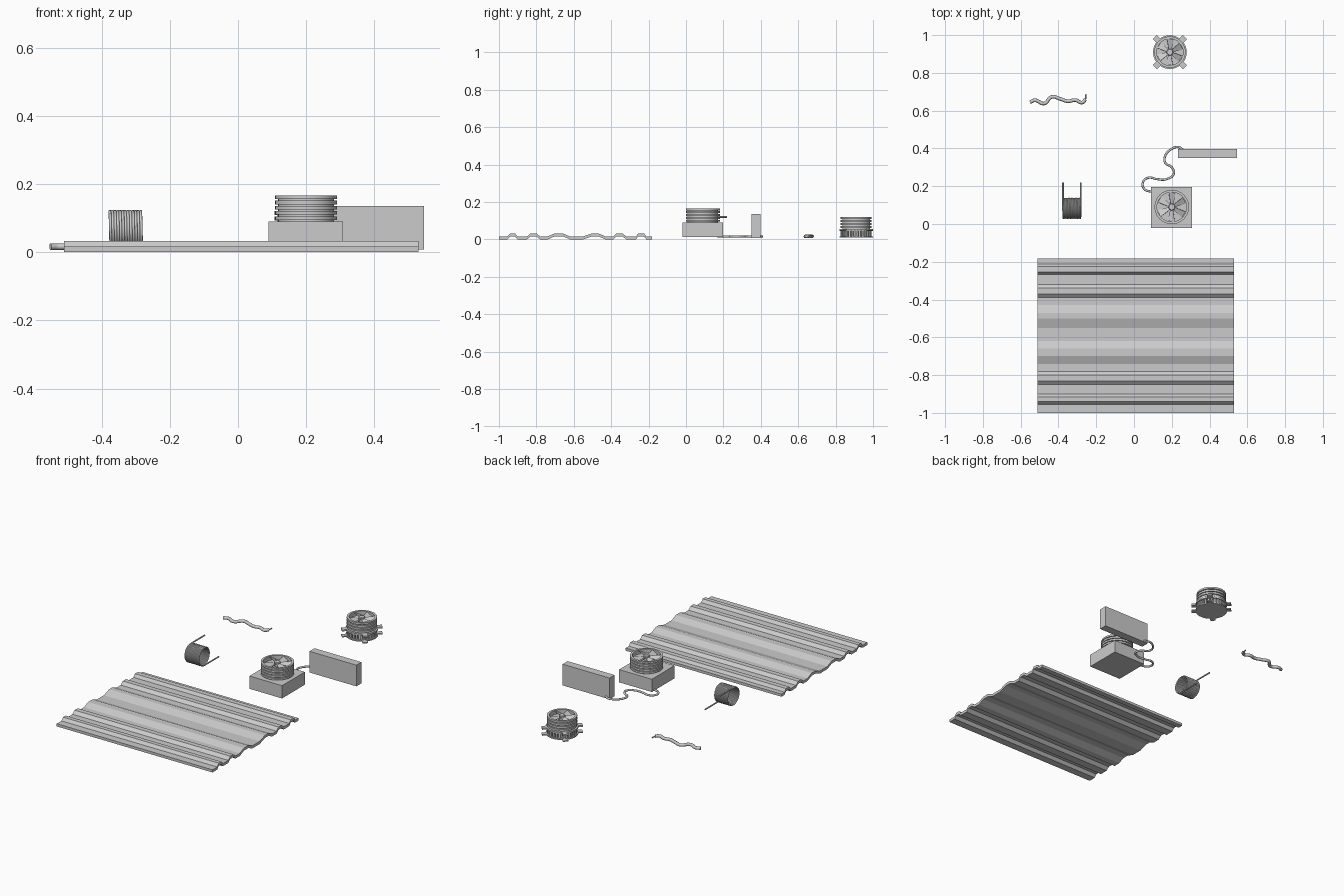
import bpy, bmesh, math
from mathutils import Vector, Matrix

if "Cube" in bpy.data.objects:
    bpy.data.objects.remove(bpy.data.objects["Cube"])


def finish(name, bm, smooth=True):
    bmesh.ops.recalc_face_normals(bm, faces=bm.faces[:])
    me = bpy.data.meshes.new(name)
    bm.to_mesh(me)
    bm.free()
    ob = bpy.data.objects.new(name, me)
    bpy.context.collection.objects.link(ob)
    if smooth:
        bpy.ops.object.select_all(action='DESELECT')
        ob.select_set(True)
        bpy.context.view_layer.objects.active = ob
        bpy.ops.object.shade_smooth_by_angle(angle=math.radians(35))
    return ob


def add_box(bm, lo, hi, mat=Matrix()):
    lo, hi = Vector(lo), Vector(hi)
    m = mat @ Matrix.Translation((lo + hi) / 2) @ Matrix.Diagonal((*(hi - lo), 1))
    bmesh.ops.create_cube(bm, size=1, matrix=m)


def add_lathe(bm, profile, center, steps=48):
    verts = [bm.verts.new((r, 0, z)) for r, z in profile]
    edges = [bm.edges.new(p) for p in zip(verts, verts[1:])]
    res = bmesh.ops.spin(bm, geom=verts + edges, axis=(0, 0, 1), cent=(0, 0, 0),
                         angle=2 * math.pi, steps=steps)
    new = list({v for v in bm.verts if v.is_valid})
    bmesh.ops.remove_doubles(bm, verts=new, dist=1e-5)
    bmesh.ops.translate(bm, verts=bm.verts[:], vec=center)


def tube(name, pts, radius, kind='BEZIER'):
    cu = bpy.data.curves.new(name, 'CURVE')
    cu.dimensions = '3D'
    cu.bevel_depth = radius
    cu.bevel_resolution = 2
    cu.resolution_u = 8
    cu.use_fill_caps = True
    sp = cu.splines.new(kind)
    if kind == 'BEZIER':
        sp.bezier_points.add(len(pts) - 1)
        for p, co in zip(sp.bezier_points, pts):
            p.co = co
            p.handle_left_type = p.handle_right_type = 'AUTO'
    else:
        sp.points.add(len(pts) - 1)
        for p, co in zip(sp.points, pts):
            p.co = (*co, 1)
    ob = bpy.data.objects.new(name, cu)
    bpy.context.collection.objects.link(ob)
    return ob


# corrugated sheet: profile in y/z extruded along x
bumps = [(-0.955, -0.94, -0.915, -0.90), (-0.85, -0.83, -0.80, -0.78),
         (-0.74, -0.70, -0.66, -0.62), (-0.55, -0.50, -0.47, -0.43),
         (-0.39, -0.37, -0.34, -0.32), (-0.268, -0.255, -0.225, -0.212)]
line = [(-1.0, 0.0)]
for a, b, c, d in bumps:
    line += [(a, 0), (b, 0.017), (c, 0.017), (d, 0)]
line.append((-0.182, 0.0))
outline = [(y, z + 0.016) for y, z in line] + line[::-1]
bm = bmesh.new()
f = bm.faces.new([bm.verts.new((-0.51, y, z)) for y, z in outline])
ext = bmesh.ops.extrude_face_region(bm, geom=[f])
bmesh.ops.translate(bm, vec=(1.04, 0, 0),
                    verts=[g for g in ext['geom'] if isinstance(g, bmesh.types.BMVert)])
finish('corrugated_sheet', bm, False)


# ribbed fan housing with recessed top and blades
def fan(prefix, cx, cy, z0, z1, r, ribs):
    step = (z1 - z0) / ribs
    prof = [(0, z0)]
    for i in range(ribs):
        z = z0 + i * step
        prof += [(r - 0.009, z), (r - 0.009, z + step * 0.3),
                 (r, z + step * 0.3), (r, z + step)]
    prof += [(r - 0.013, z1), (r - 0.013, z1 - 0.025), (0, z1 - 0.025)]
    bm = bmesh.new()
    add_lathe(bm, prof, (cx, cy, 0))
    finish(prefix + '_housing', bm)
    bm = bmesh.new()
    add_lathe(bm, [(0, z1 - 0.025), (0.018, z1 - 0.025), (0.018, z1 - 0.003),
                   (0.015, z1), (0, z1)], (cx, cy, 0), 24)
    finish(prefix + '_hub', bm)
    bm = bmesh.new()
    for k in range(6):
        m = (Matrix.Translation((cx, cy, z1 - 0.011)) @ Matrix.Rotation(k * math.pi / 3 + 0.5, 4, 'Z')
             @ Matrix.Rotation(math.radians(25), 4, 'X'))
        pts = [(0.014, -0.008), (r - 0.016, -0.022), (r - 0.014, 0.019), (0.014, 0.008)]
        top = [bm.verts.new(m @ Vector((x, y, 0.001))) for x, y in pts]
        bot = [bm.verts.new(m @ Vector((x, y, -0.001))) for x, y in pts]
        bm.faces.new(top)
        bm.faces.new(bot[::-1])
        for i in range(4):
            j = (i + 1) % 4
            bm.faces.new((top[i], bot[i], bot[j], top[j]))
    finish(prefix + '_blades', bm, False)


# boxed fan
bm = bmesh.new()
add_box(bm, (0.09, -0.02, 0.013), (0.308, 0.197, 0.09))
finish('fan_box', bm, False)
fan('boxed_fan', 0.2, 0.09, 0.09, 0.166, 0.091, 5)

# upright panel and its cable
bm = bmesh.new()
add_box(bm, (0.232, 0.35, 0.008), (0.545, 0.398, 0.136))
finish('panel', bm, False)
path = [(0.095, 0.17), (0.055, 0.185), (0.047, 0.22), (0.075, 0.245), (0.12, 0.238),
        (0.17, 0.237), (0.21, 0.265), (0.2, 0.3), (0.165, 0.325), (0.165, 0.36),
        (0.195, 0.395), (0.235, 0.407), (0.26, 0.393)]
tube('panel_cable', [(x, y, 0.016) for x, y in path], 0.006)

# second fan on a slotted base with corner tabs
cx, cy = 0.19, 0.91
fan('footed_fan', cx, cy, 0.055, 0.121, 0.083, 4)
for name, za, zb in (('base_plate', 0.01, 0.017), ('upper_plate', 0.046, 0.056)):
    bm = bmesh.new()
    add_lathe(bm, [(0, za), (0.089, za), (0.089, zb), (0, zb)], (cx, cy, 0))
    for k in range(4):
        m = Matrix.Translation((cx, cy, 0)) @ Matrix.Rotation(math.pi / 4 + k * math.pi / 2, 4, 'Z')
        add_box(bm, (0.08, -0.015, za + 0.0005), (0.113, 0.015, zb - 0.0005), m)
    finish('footed_fan_' + name, bm)
bm = bmesh.new()
add_lathe(bm, [(0.07, 0.017), (0.07, 0.046)], (cx, cy, 0))
for k in range(28):
    m = Matrix.Translation((cx, cy, 0)) @ Matrix.Rotation(k * math.tau / 28, 4, 'Z')
    add_box(bm, (0.066, -0.005, 0.016), (0.083, 0.005, 0.047), m)
finish('footed_fan_base_bars', bm)

# wire coil with two straight leads
turns, n = 12, 24
x0, x1, r = -0.376, -0.282, 0.052
total = turns * n + n // 2
pts = [(x0, 0.22, 0.068 + r)]
for i in range(total + 1):
    a = math.pi / 2 + i * math.tau / n
    pts.append((x0 + (x1 - x0) * i / total, 0.083 + r * math.cos(a), 0.068 + r * math.sin(a)))
pts.append((x1, 0.22, 0.068 - r))
tube('wire_coil', pts, 0.0042, 'POLY')

# loose hose with thin tip
hose = [(-0.55, 0.645), (-0.525, 0.655), (-0.475, 0.638), (-0.435, 0.673), (-0.39, 0.662),
        (-0.35, 0.65), (-0.31, 0.656), (-0.275, 0.643), (-0.257, 0.66)]
tube('loose_hose', [(x, y, 0.016) for x, y in hose], 0.0095)
tube('hose_tip', [(-0.257, 0.66, 0.016), (-0.254, 0.685, 0.016)], 0.004)
